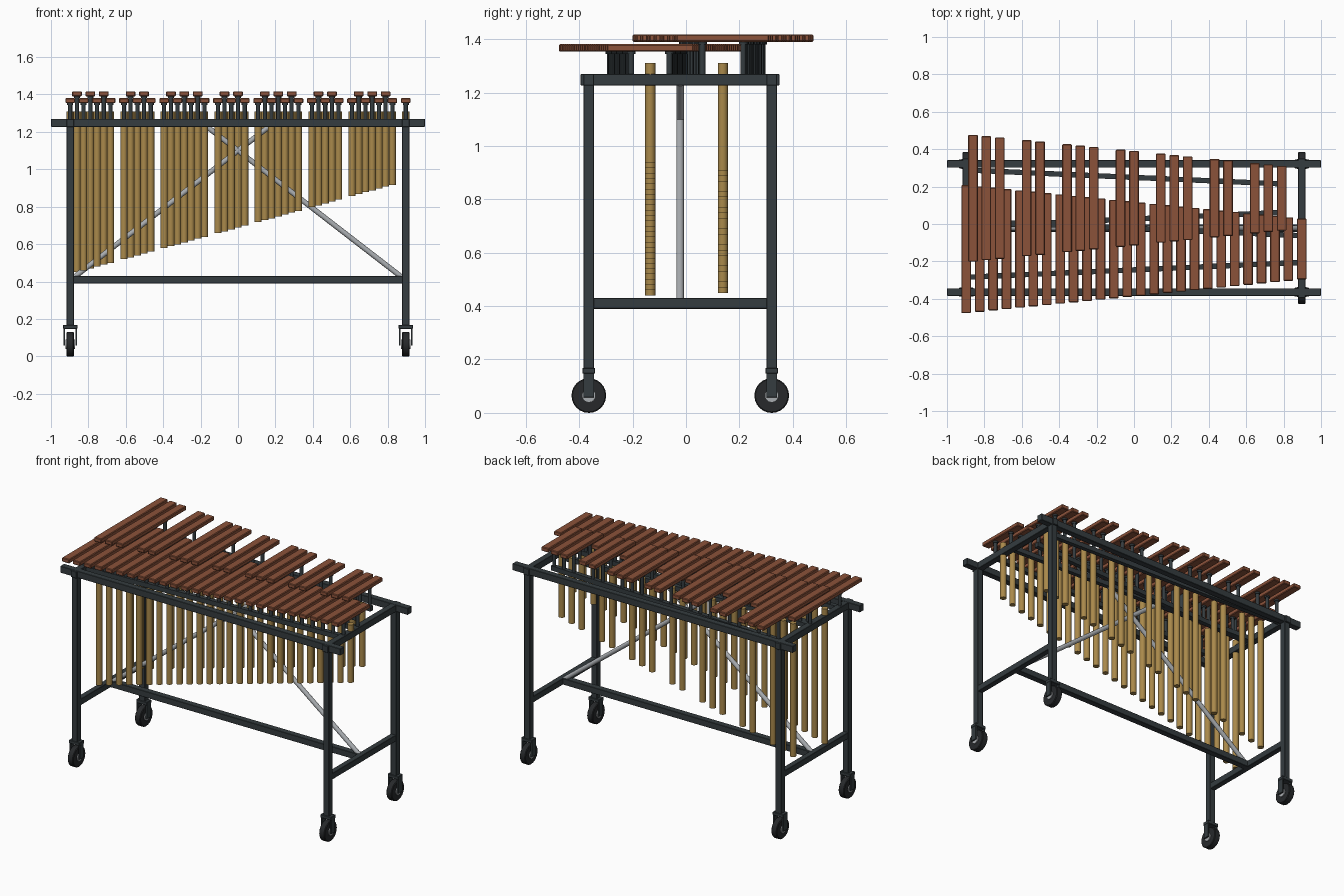
import bpy, bmesh, math
from mathutils import Vector, Matrix

if "Cube" in bpy.data.objects:
    bpy.data.objects.remove(bpy.data.objects["Cube"])


def material(name, rgb):
    m = bpy.data.materials.new(name)
    m.diffuse_color = (*rgb, 1)
    m.use_nodes = True
    m.node_tree.nodes["Principled BSDF"].inputs["Base Color"].default_value = m.diffuse_color
    return m


DARK = material("dark_frame", (0.035, 0.045, 0.05))
RUBBER = material("rubber", (0.02, 0.022, 0.024))
WOOD = material("wood", (0.26, 0.085, 0.042))
BRASS = material("brass", (0.40, 0.25, 0.07))
STEEL = material("steel", (0.40, 0.42, 0.44))


def finish(bm, name, mat, bevel=0.0, smooth=False):
    me = bpy.data.meshes.new(name)
    bm.to_mesh(me)
    bm.free()
    ob = bpy.data.objects.new(name, me)
    bpy.context.collection.objects.link(ob)
    me.materials.append(mat)
    if bevel:
        mod = ob.modifiers.new("bevel", 'BEVEL')
        mod.width, mod.segments = bevel, 1
    if smooth:
        bpy.ops.object.select_all(action='DESELECT')
        ob.select_set(True)
        bpy.context.view_layer.objects.active = ob
        bpy.ops.object.shade_smooth_by_angle(angle=math.radians(35))
    return ob


def box(name, lo, hi, mat, bevel=0.002):
    lo, hi = Vector(lo), Vector(hi)
    bm = bmesh.new()
    bmesh.ops.create_cube(bm, size=1, matrix=Matrix.Translation((lo + hi) / 2)
                          @ Matrix.Diagonal((*(hi - lo), 1)))
    return finish(bm, name, mat, bevel)


def rod(name, a, b, r, mat, sides=16, bevel=0.0):
    a, b = Vector(a), Vector(b)
    bm = bmesh.new()
    rot = (b - a).to_track_quat('Z', 'Y').to_matrix().to_4x4()
    bmesh.ops.create_cone(bm, cap_ends=True, segments=sides, radius1=r, radius2=r,
                          depth=(b - a).length, matrix=Matrix.Translation((a + b) / 2) @ rot)
    return finish(bm, name, mat, bevel, smooth=True)


def slanted_rail(name, a, b, w, z0, z1, mat):
    # straight rail that runs at an angle in plan
    a, b = Vector((*a, (z0 + z1) / 2)), Vector((*b, (z0 + z1) / 2))
    d = b - a
    bm = bmesh.new()
    bmesh.ops.create_cube(bm, size=1, matrix=Matrix.Translation((a + b) / 2)
                          @ Matrix.Rotation(math.atan2(d.y, d.x), 4, 'Z')
                          @ Matrix.Diagonal((d.length, w, z1 - z0, 1)))
    return finish(bm, name, mat)


X0 = 0.897               # leg position, also first and last bar
STEP = 2 * X0 / 25       # spacing of the natural bars
LEG_Y = {"front": -0.364, "back": 0.321}
MID_Y = -0.022

# long top rails
for side, y in LEG_Y.items():
    box(f"{side}_top_rail", (-1, y - 0.02, 1.227), (1, y + 0.02, 1.27), DARK)

# end frames, legs and casters
for end, x in (("left", -X0), ("right", X0)):
    box(f"{end}_end_rail", (x - 0.02, -0.395, 1.226), (x + 0.02, 0.35, 1.269), DARK)
    box(f"{end}_low_crossbar", (x - 0.018, -0.36, 0.39), (x + 0.018, 0.318, 0.43), DARK)
    for side, y in LEG_Y.items():
        n = f"{side}_{end}"
        box(f"{n}_leg", (x - 0.02, y - 0.02, 0.165), (x + 0.02, y + 0.02, 1.23), DARK)
        box(f"{n}_caster_plate", (x - 0.038, y - 0.024, 0.147), (x + 0.038, y + 0.024, 0.168), DARK)
        for s in (-1, 1):
            xc = x + s * 0.032
            box(f"{n}_caster_fork", (xc - 0.005, y - 0.02, 0.058), (xc + 0.005, y + 0.02, 0.15), DARK, 0.001)
        rod(f"{n}_wheel", (x - 0.02, y, 0.065), (x + 0.02, y, 0.065), 0.065, RUBBER, 24, 0.004)
        rod(f"{n}_hub", (x - 0.026, y, 0.065), (x + 0.026, y, 0.065), 0.026, STEEL)

# lower stretcher and crossed braces
box("low_stretcher", (-X0 + 0.01, MID_Y - 0.02, 0.39), (X0 - 0.01, MID_Y + 0.02, 0.43), DARK)
for s, n in ((1, "left"), (-1, "right")):
    rod(f"{n}_brace", (-s * 0.88, MID_Y, 0.42), (s * 0.175, MID_Y, 1.235), 0.014, STEEL)


def bar_length(x):
    return 0.685 - 0.36 * (x + X0) / (2 * X0)


# the two keyboards: bars, posts, resonator tubes and supporting rails
naturals = [-X0 + STEP * i for i in range(26)]
accidentals = [-X0 + STEP * (i + 0.5) for i in range(25) if i % 7 in (0, 1, 2, 4, 5)]
for row, xs, yc, z in (("natural", naturals, -0.134, 1.354), ("accidental", accidentals, 0.138, 1.39)):
    for x in xs:
        h = bar_length(x) / 2
        box(f"{row}_bar", (x - 0.026, yc - h, z), (x + 0.026, yc + h, z + 0.027), WOOD, 0.004)
        rod(f"{row}_resonator", (x, yc, 0.44 + 0.277 * (x + X0)), (x, yc, 1.31), 0.019, BRASS)
        for s in (-1, 1):
            y = yc + s * 0.44 * h
            rod(f"{row}_post", (x, y, 1.25), (x, y, z - 0.006), 0.011, DARK, 12)
            rod(f"{row}_post_pad", (x, y, z - 0.01), (x, y, z), 0.016, DARK, 12)
    for s in (-1, 1):
        a, b = xs[0] - 0.015, xs[-1] + 0.015
        slanted_rail(f"{row}_bar_rail", (a, yc + s * 0.22 * bar_length(a)),
                     (b, yc + s * 0.22 * bar_length(b)), 0.028, 1.235, 1.265, DARK)
